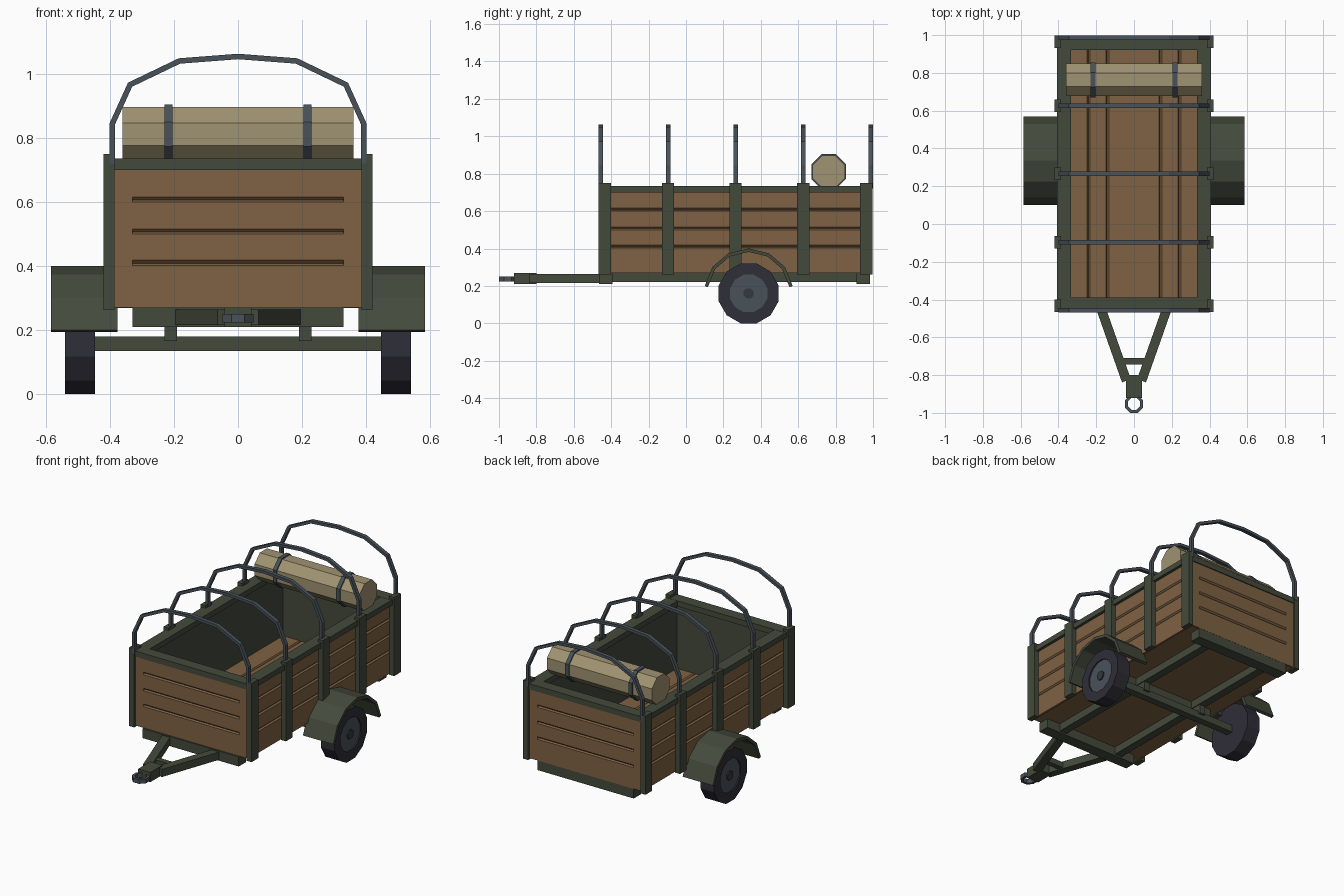
import bpy, bmesh, math
from mathutils import Vector

if "Cube" in bpy.data.objects:
    bpy.data.objects.remove(bpy.data.objects["Cube"], do_unlink=True)


def material(name, rgb):
    m = bpy.data.materials.new(name)
    m.use_nodes = True
    lin = [((c / 255 + 0.055) / 1.055) ** 2.4 for c in rgb] + [1]
    m.diffuse_color = lin
    m.node_tree.nodes["Principled BSDF"].inputs["Base Color"].default_value = lin
    return m


GREEN = material("olive paint", (68, 74, 60))
WOOD = material("brown wood", (127, 98, 67))
CLOTH = material("tan canvas", (160, 147, 114))
STEEL = material("blue grey steel", (73, 82, 90))
TYRE = material("dark rubber", (47, 46, 56))
HUB = material("dark hub", (52, 56, 62))


def prism(name, pts, axis, a, b, mat):
    """Extrude a 2D outline along an axis from a to b."""
    place = {"x": lambda u, v, w: (w, u, v),
             "y": lambda u, v, w: (u, w, v),
             "z": lambda u, v, w: (u, v, w)}[axis]
    bm = bmesh.new()
    face = bm.faces.new([bm.verts.new(place(u, v, a)) for u, v in pts])
    ext = bmesh.ops.extrude_face_region(bm, geom=[face])
    move = Vector(place(0, 0, b - a))
    bmesh.ops.translate(bm, vec=move,
                        verts=[g for g in ext["geom"] if isinstance(g, bmesh.types.BMVert)])
    bmesh.ops.recalc_face_normals(bm, faces=bm.faces)
    me = bpy.data.meshes.new(name)
    bm.to_mesh(me)
    bm.free()
    me.materials.append(mat)
    ob = bpy.data.objects.new(name, me)
    bpy.context.collection.objects.link(ob)
    return ob


def box(name, x, y, z, mat):
    return prism(name, [(x[0], y[0]), (x[1], y[0]), (x[1], y[1]), (x[0], y[1])],
                 "z", z[0], z[1], mat)


def ngon(cu, cv, apothem, sides):
    """Regular outline with a flat side at the bottom."""
    r = apothem / math.cos(math.pi / sides)
    return [(cu + r * math.sin(math.tau * (i + 0.5) / sides),
             cv - r * math.cos(math.tau * (i + 0.5) / sides)) for i in range(sides)]


def strip(path, width):
    """Mitred band outline that follows a path."""
    pts = [Vector(p) for p in path]
    left, right = [], []
    for i, p in enumerate(pts):
        d1 = (p - pts[max(i - 1, 0)]).normalized()
        d2 = (pts[min(i + 1, len(pts) - 1)] - p).normalized()
        d1, d2 = (d1 if i else d2), (d2 if i < len(pts) - 1 else d1)
        t = (d1 + d2).normalized()
        off = Vector((-t.y, t.x)) * (width / 2 / t.dot(d1))
        left.append(tuple(p + off))
        right.append(tuple(p - off))
    return left + right[::-1]


def grooved(face, back, lo, hi, cuts, depth):
    """Board section with V grooves in its face, running from lo to hi."""
    pts = [(back, lo), (face, lo)]
    for c in cuts:
        pts += [(face, c - 0.008), (face - depth, c - 0.002), (face, c + 0.008)]
    return pts + [(face, hi), (back, hi)]


FRONT, BACK = -0.467, 0.997
GROOVES = (0.41, 0.508, 0.608)
SIDES = (("left", 1), ("right", -1))

# Plank floor
floor = [(u, v) for v, u in grooved(0.295, 0.268, -0.38, 0.38, (-0.24, -0.14, 0.14, 0.24), 0.01)]
prism("floor", floor, "y", -0.45, 0.98, WOOD)

# Side walls: grooved boards outside, painted lining inside
board = grooved(0.39, 0.376, 0.27, 0.705, GROOVES, 0.01)
for side, s in SIDES:
    prism(side + "_boards", [(s * u, v) for u, v in board], "y", -0.452, 0.982, WOOD)
    box(side + "_lining", sorted((s * 0.36, s * 0.377)), (-0.44, 0.97), (0.28, 0.705), GREEN)

# End walls: grooves stop short of the corners
for end, s, y in (("front", -1, -0.455), ("back", 1, 0.985)):
    def flip(pts):
        return [(y + s * (u - 0.39), v) for u, v in pts]
    prism(end + "_boards", flip(board), "x", -0.33, 0.33, WOOD)
    plain = flip(grooved(0.39, 0.376, 0.27, 0.705, (), 0))
    for side, k in SIDES:
        prism(end + "_" + side + "_board_end", plain, "x", k * 0.33, k * 0.39, WOOD)
    box(end + "_lining", (-0.37, 0.37), sorted((y - s * 0.03, y - s * 0.013)),
        (0.28, 0.705), GREEN)
    # Top end rail
    box(end + "_top_rail", (-0.405, 0.405), sorted((y + s * 0.006, y - s * 0.065)),
        (0.70, 0.735), GREEN)

# Top side rails
for side, s in SIDES:
    box(side + "_top_rail", sorted((s * 0.333, s * 0.408)), (-0.46, 0.99), (0.70, 0.734), GREEN)

# Posts, with a hoop on every pair
arch = [(0.392, 0.72), (0.392, 0.845), (0.337, 0.966), (0.183, 1.04)]
arch = arch + [(0, 1.054)] + [(-x, z) for x, z in arch[::-1]]
hoop = strip(arch, 0.017)
for i in range(5):
    y = -0.457 + 0.361 * i
    py = min(max(y, FRONT + 0.033), BACK - 0.033)
    for side, s in SIDES:
        box(f"{side}_post_{i + 1}", sorted((s * 0.386, s * 0.42)), (py - 0.033, py + 0.033),
            (0.262, 0.75), GREEN)
    prism(f"hoop_{i + 1}", hoop, "y", y - 0.012, y + 0.012, STEEL)

# Chassis
for name, y in (("front", -0.428), ("middle", 0.263), ("back", 0.948)):
    box(name + "_crossbeam", (-0.33, 0.33), (y - 0.036, y + 0.036), (0.21, 0.27), GREEN)
for side, s in SIDES:
    box(side + "_chassis_rail", sorted((s * 0.185, s * 0.235)), (-0.42, 0.94), (0.22, 0.27), GREEN)
    box(side + "_axle_block", sorted((s * 0.19, s * 0.23)), (0.295, 0.37), (0.165, 0.23), GREEN)

# Drawbar and hitch ring
for side, s in SIDES:
    arm = strip([(s * 0.188, -0.41), (s * 0.04, -0.83)], 0.05)
    prism(side + "_drawbar_arm", arm, "z", 0.216, 0.264, GREEN)
box("drawbar_brace", (-0.09, 0.09), (-0.743, -0.71), (0.222, 0.258), GREEN)
box("coupler", (-0.042, 0.042), (-0.92, -0.80), (0.21, 0.27), GREEN)
outer = ngon(0, -0.952, 0.048, 8)
inner = ngon(0, -0.952, 0.032, 8)
for i in range(8):
    j = (i + 1) % 8
    prism(f"hitch_ring_{i + 1}", [outer[i], outer[j], inner[j], inner[i]], "z",
          0.224, 0.25, STEEL)

# Axle, wheels and mudguards
AY, AZ = 0.335, 0.16
box("axle", (-0.455, 0.455), (AY - 0.023, AY + 0.023), (0.135, 0.18), GREEN)
angles = [math.radians(8 + 164 * i / 6) for i in range(7)]
guard = strip([(AY + 0.229 * math.cos(a), 0.165 + 0.226 * math.sin(a)) for a in angles], 0.018)
tread, rim = ngon(AY, AZ, 0.16, 12), ngon(AY, AZ, 0.1, 12)
for side, s in SIDES:
    prism(side + "_tyre", tread, "x", s * 0.447, s * 0.528, TYRE)
    for i in range(12):
        j = (i + 1) % 12
        prism(f"{side}_tyre_wall_{i + 1}", [tread[i], tread[j], rim[j], rim[i]], "x",
              s * 0.528, s * 0.54, TYRE)
    prism(side + "_rim", rim, "x", s * 0.52, s * 0.532, STEEL)
    prism(side + "_hub", ngon(AY, AZ, 0.027, 8), "x", s * 0.52, s * 0.54, HUB)
    prism(side + "_mudguard", guard, "x", s * 0.376, s * 0.584, GREEN)

# Rolled canvas with two straps
prism("canvas_roll", ngon(0.763, 0.811, 0.086, 8), "x", -0.36, 0.36, CLOTH)
for side, s in SIDES:
    prism(side + "_strap", ngon(0.763, 0.811, 0.093, 8), "x", s * 0.205, s * 0.23, STEEL)
